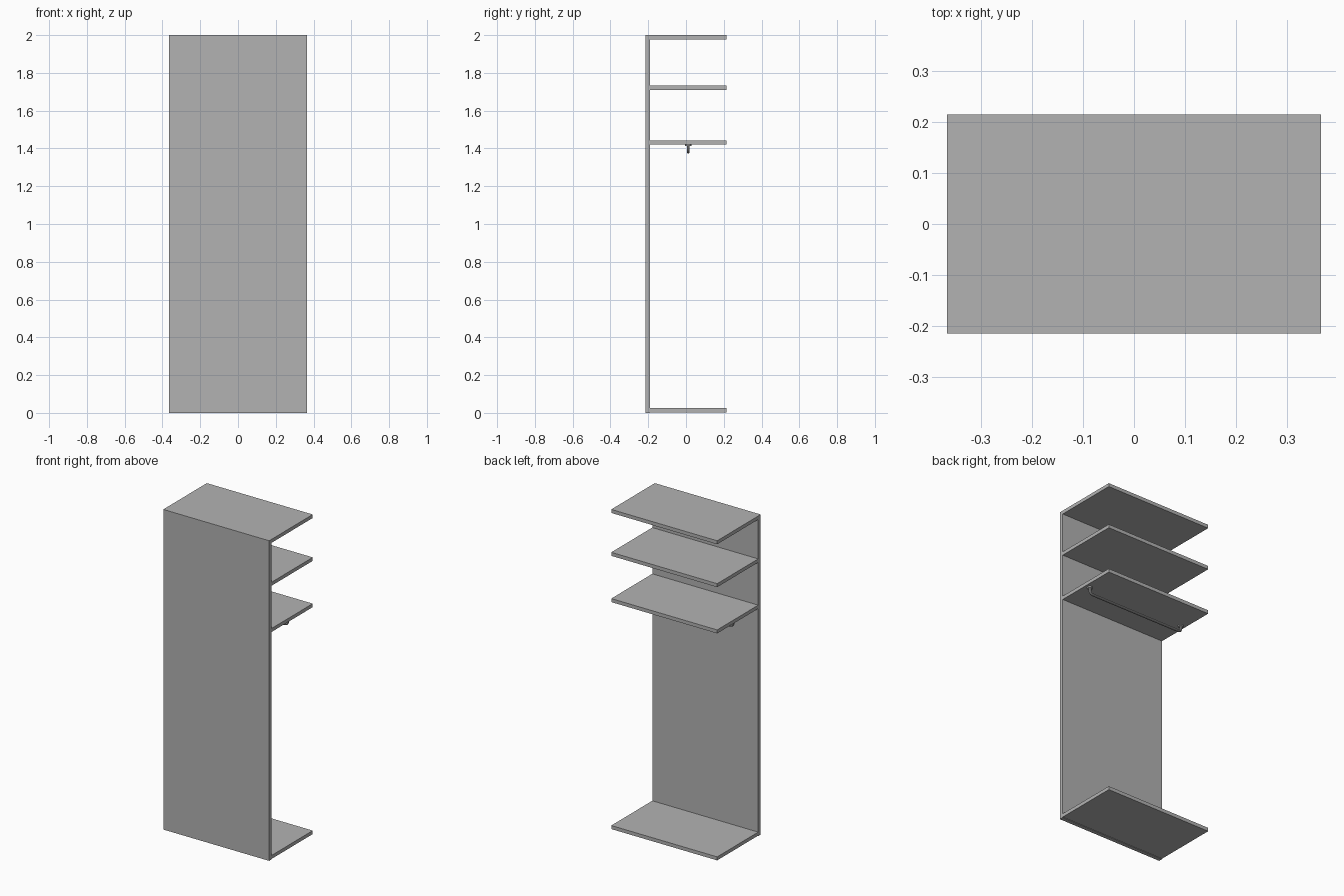
import bpy
from mathutils import Vector

if "Cube" in bpy.data.objects:
    bpy.data.objects.remove(bpy.data.objects["Cube"], do_unlink=True)

# Single grey finish
grey = bpy.data.materials.new("plain_grey")
grey.use_nodes = True
grey.diffuse_color = (0.448, 0.448, 0.448, 1)
grey.node_tree.nodes["Principled BSDF"].inputs["Base Color"].default_value = grey.diffuse_color

HALF_W, HALF_D = 0.366, 0.215
BOARD = 0.022
PANEL_BACK = -0.19
ROD_Y, ROD_X, ROD_Z, ROD_R = 0.012, 0.335, 1.381, 0.008


def board(name, low, high):
    """Box between two opposite corners."""
    low, high = Vector(low), Vector(high)
    bpy.ops.mesh.primitive_cube_add(size=1, location=(low + high) / 2)
    ob = bpy.context.object
    ob.name = name
    ob.scale = high - low
    bpy.ops.object.transform_apply(location=False, rotation=False, scale=True)
    ob.data.materials.append(grey)


# Upright panel and the shelves fixed to it
board("upright_panel", (-HALF_W, -HALF_D, 0), (HALF_W, PANEL_BACK, 2))
shelf_tops = {"bottom_shelf": 0.025, "rail_shelf": 1.443, "middle_shelf": 1.732, "top_shelf": 2.0}
for name, top in shelf_tops.items():
    board(name, (-HALF_W, PANEL_BACK, top - BOARD), (HALF_W, HALF_D, top))

# Hanging rail: a tube with rounded bends up to the shelf
under = shelf_tops["rail_shelf"] - BOARD
bend = 0.02
curve = bpy.data.curves.new("hanging_rail", "CURVE")
curve.dimensions = "3D"
curve.bevel_depth = ROD_R
curve.bevel_resolution = 3
curve.resolution_u = 6
curve.use_fill_caps = True
half = [(ROD_X, under), (ROD_X, ROD_Z + bend), (ROD_X - bend, ROD_Z)]
path = half + [(-x, z) for x, z in reversed(half)]
spline = curve.splines.new("BEZIER")
spline.bezier_points.add(len(path) - 1)
for p, (x, z) in zip(spline.bezier_points, path):
    p.co = (x, ROD_Y, z)
    p.handle_left_type = p.handle_right_type = "FREE"
    side = 1 if x > 0 else -1
    if abs(x) == ROD_X:
        step = Vector((0, 0, -side * bend * 0.55))
    else:
        step = Vector((-bend * 0.55, 0, 0))
    p.handle_left = p.co - step
    p.handle_right = p.co + step
rail = bpy.data.objects.new("hanging_rail", curve)
bpy.context.collection.objects.link(rail)
curve.materials.append(grey)
bpy.ops.object.select_all(action="DESELECT")
rail.select_set(True)
bpy.context.view_layer.objects.active = rail
bpy.ops.object.convert(target="MESH")
bpy.ops.object.shade_smooth_by_angle()

# Round mounting plates at the rail ends
for name, side in (("left_rail_mount", 1), ("right_rail_mount", -1)):
    bpy.ops.mesh.primitive_cylinder_add(vertices=24, radius=0.016, depth=0.008,
                                        location=(side * ROD_X, ROD_Y, under - 0.004))
    mount = bpy.context.object
    mount.name = name
    mount.data.materials.append(grey)
    bpy.ops.object.shade_smooth_by_angle()
